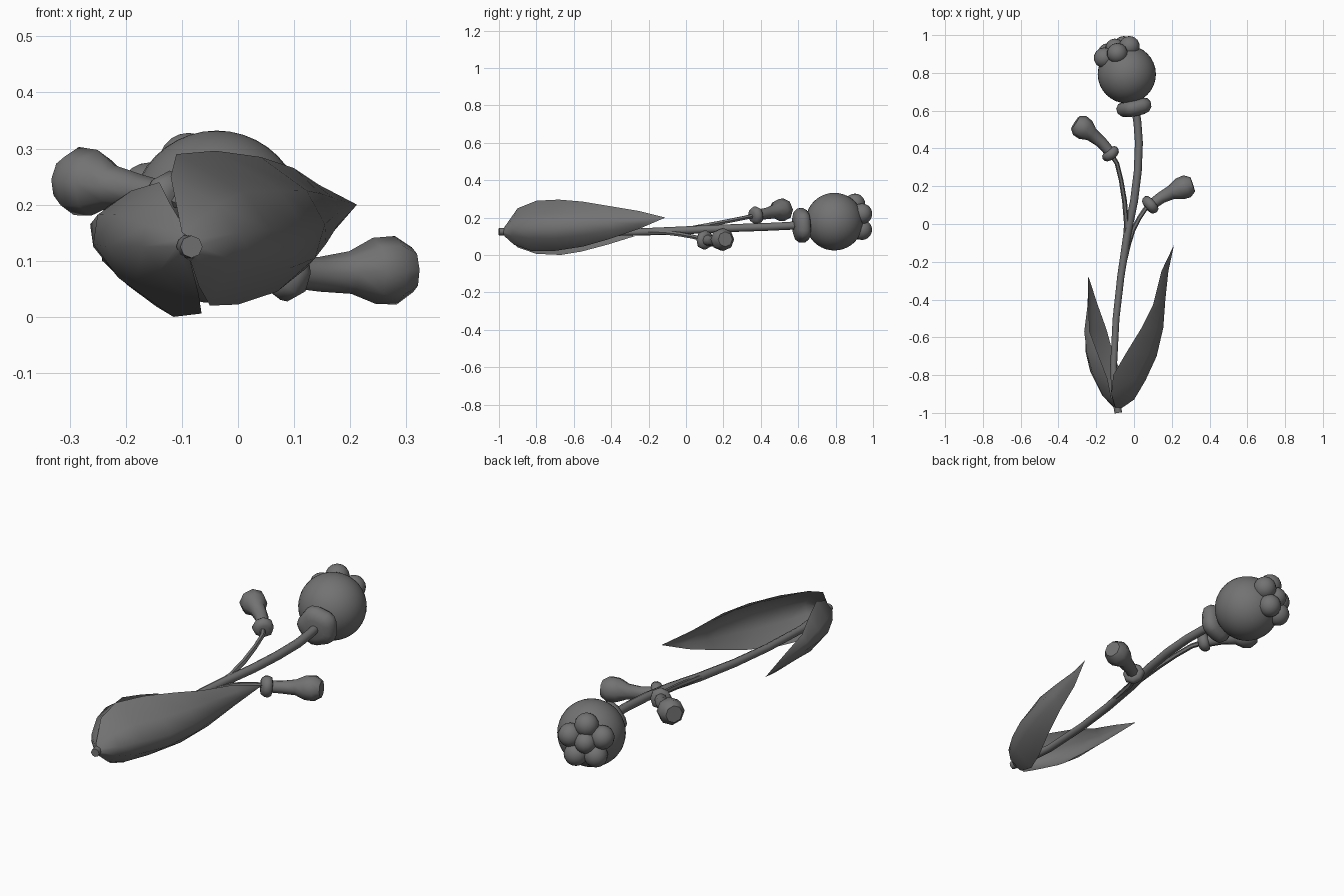
import bpy, bmesh, math
from mathutils import Vector

cube = bpy.data.objects.get("Cube")
if cube:
    bpy.data.objects.remove(cube)

GREY = 0.17
grey = bpy.data.materials.new("plain grey")
grey.use_nodes = True
grey.diffuse_color = (GREY, GREY, GREY, 1)
grey.node_tree.nodes["Principled BSDF"].inputs["Base Color"].default_value = (GREY, GREY, GREY, 1)


def finish(bm, name, angle=50):
    """Turn a bmesh into a shaded object."""
    bmesh.ops.recalc_face_normals(bm, faces=bm.faces)
    mesh = bpy.data.meshes.new(name)
    bm.to_mesh(mesh)
    bm.free()
    mesh.materials.append(grey)
    obj = bpy.data.objects.new(name, mesh)
    bpy.context.collection.objects.link(obj)
    bpy.ops.object.select_all(action="DESELECT")
    obj.select_set(True)
    bpy.context.view_layer.objects.active = obj
    bpy.ops.object.shade_smooth_by_angle(angle=math.radians(angle))


def bridge(bm, rows, closed):
    """Join neighbouring rows of vertices with quads."""
    for a, b in zip(rows, rows[1:]):
        count = len(a)
        for i in range(count if closed else count - 1):
            j = (i + 1) % count
            bm.faces.new((a[i], a[j], b[j], b[i]))


def tube(name, path, radii, sides=8, wave=0.0, lobes=5):
    """Round section swept along a path, with a radius at each point."""
    bm = bmesh.new()
    path = [Vector(p) for p in path]
    rings = []
    for k, (p, r) in enumerate(zip(path, radii)):
        tangent = path[min(k + 1, len(path) - 1)] - path[max(k - 1, 0)]
        turn = tangent.to_track_quat("Z", "Y")
        ring = []
        for i in range(sides):
            a = math.tau * i / sides
            rr = r * (1 + wave * math.cos(lobes * a))
            ring.append(bm.verts.new(p + turn @ Vector((rr * math.cos(a), rr * math.sin(a), 0))))
        rings.append(ring)
    bridge(bm, rings, True)
    bm.faces.new(rings[0])
    bm.faces.new(rings[-1])
    finish(bm, name)


def collar(name, centre, axis, radius, half, sides, wave=0.0):
    """Swollen ring where a stem meets its flower or bud."""
    centre, axis = Vector(centre), Vector(axis).normalized()
    profile = [(-1, 0.5), (-0.8, 0.78), (-0.3, 0.98), (0.3, 1), (0.8, 0.85), (1, 0.5)]
    tube(name, [centre + axis * half * t for t, r in profile],
         [radius * r for t, r in profile], sides, wave)


def ball(name, centre, radius, segments, rings):
    bm = bmesh.new()
    bmesh.ops.create_uvsphere(bm, u_segments=segments, v_segments=rings, radius=radius)
    bmesh.ops.translate(bm, verts=bm.verts, vec=centre)
    finish(bm, name)


def leaf(name, rows, tip):
    """Cupped sheet; each row gives its upper edge, middle and lower edge."""
    bm = bmesh.new()
    grid = []
    for row in rows:
        up, mid, low = (Vector(p) for p in row)
        control = mid * 2 - (up + low) / 2
        grid.append([bm.verts.new(up * (1 - t) ** 2 + control * 2 * t * (1 - t) + low * t * t)
                     for t in (0, 0.25, 0.5, 0.75, 1)])
    bridge(bm, grid, False)
    end = bm.verts.new(tip)
    for a, b in zip(grid[-1], grid[-1][1:]):
        bm.faces.new((a, b, end))
    finish(bm, name, 60)


# Stems
tube("main_stem",
     [(-.083, -1, .125), (-.1, -.9, .125), (-.108, -.75, .12), (-.095, -.5, .12),
      (-.07, -.28, .122), (-.035, -.05, .13), (0, .12, .138), (.02, .28, .145),
      (.026, .43, .15), (.018, .54, .155), (.005, .62, .16)],
     [.02, .02, .018, .018, .019, .021, .021, .021, .021, .021, .022])
tube("right_branch",
     [(-.05, -.15, .125), (-.04, 0, .138), (-.05, .12, .16), (-.068, .23, .182),
      (-.09, .32, .2), (-.125, .375, .212)],
     [.012, .013, .013, .012, .012, .013], 6)
tube("left_branch",
     [(-.05, -.2, .124), (-.03, -.11, .12), (-.005, -.03, .11), (.03, .035, .098),
      (.06, .08, .087), (.1, .105, .08)],
     [.012, .013, .013, .012, .012, .013], 6)

# Main flower head with its wavy collar
HEAD, RADIUS = Vector((-.038, .793, .178)), .154
collar("flower_collar", (.004, .617, .158), (-.2, .98, .06), .093, .043, 20, .05)
ball("flower_head", HEAD, RADIUS, 32, 20)

# Crown of swollen knobs crowded around the tip of the head
axis = Vector((-.41, .9, .14)).normalized()
side = axis.cross(Vector((0, 0, 1))).normalized()
upward = side.cross(axis)
ball("crown_centre", HEAD + axis * RADIUS, .05, 14, 10)
for i in range(5):
    a = math.tau * i / 5 + math.pi / 2
    spread = math.radians(30)
    out = axis * math.cos(spread) + (side * math.cos(a) + upward * math.sin(a)) * math.sin(spread)
    ball("crown_knob_%d" % (i + 1), HEAD + out * RADIUS, .055, 14, 10)

# Side buds
BUD = [.028, .031, .038, .059, .061, .04]
collar("right_bud_collar", (-.122, .372, .211), (-.6, .75, .15), .049, .026, 8, .04)
tube("right_bud",
     [(-.125, .378, .212), (-.175, .435, .223), (-.225, .475, .233), (-.256, .498, .239),
      (-.288, .522, .242), (-.311, .537, .245)], BUD)
collar("left_bud_collar", (.086, .1, .08), (.75, .62, -.1), .052, .027, 8, .04)
tube("left_bud",
     [(.09, .1, .08), (.145, .14, .076), (.2, .168, .079), (.243, .186, .082),
      (.281, .2, .083), (.311, .21, .084)], BUD)

# Leaves wrapping the foot of the stem
leaf("left_leaf", [
    ((-.1, -.97, .15), (-.07, -.978, .125), (-.085, -.97, .1)),
    ((-.12, -.9, .25), (0, -.93, .15), (-.07, -.92, .055)),
    ((-.11, -.8, .29), (.06, -.83, .155), (-.05, -.82, .02)),
    ((-.04, -.68, .296), (.12, -.7, .155), (0, -.7, .022)),
    ((.04, -.55, .285), (.155, -.55, .165), (.07, -.55, .045)),
    ((.1, -.43, .265), (.166, -.4, .175), (.12, -.41, .085)),
    ((.145, -.25, .235), (.182, -.25, .188), (.16, -.25, .14)),
], (.212, -.11, .2))
leaf("right_leaf", [
    ((-.09, -.96, .15), (-.11, -.97, .125), (-.085, -.96, .1)),
    ((-.12, -.92, .2), (-.17, -.905, .125), (-.07, -.9, .04)),
    ((-.14, -.82, .24), (-.232, -.78, .125), (-.065, -.8, .006)),
    ((-.19, -.69, .225), (-.258, -.67, .13), (-.115, -.67, 0)),
    ((-.235, -.57, .195), (-.258, -.57, .125), (-.145, -.56, .018)),
    ((-.24, -.42, .15), (-.24, -.43, .11), (-.195, -.42, .055)),
], (-.242, -.275, .1))
